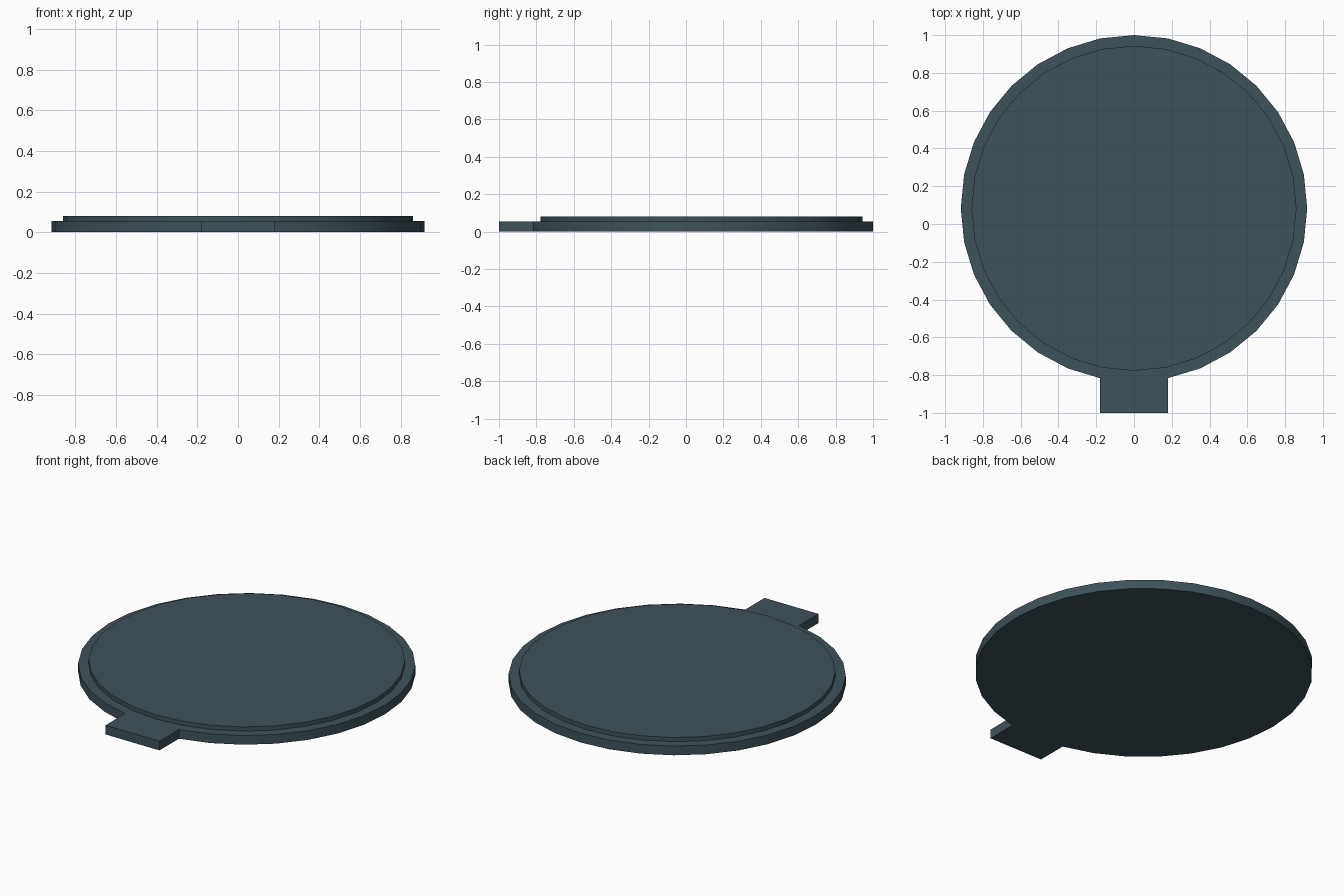
import bpy, bmesh
from math import sin, cos, tau

if "Cube" in bpy.data.objects:
    bpy.data.objects.remove(bpy.data.objects["Cube"])

SIDES, CY = 32, 0.083
R_OUT, R_IN = 0.917, 0.86
Z_RIM, Z_TOP = 0.055, 0.08

bm = bmesh.new()


def ring(r, z):
    # starts at the front (-y) and runs counter-clockwise
    return [bm.verts.new((r * sin(tau * i / SIDES), CY - r * cos(tau * i / SIDES), z))
            for i in range(SIDES)]


def bridge(lower, upper, skip=()):
    for i in range(SIDES):
        if i not in skip:
            j = (i + 1) % SIDES
            bm.faces.new((lower[i], lower[j], upper[j], upper[i]))


# Stepped disc: outer wall (open where the tab joins), rim ledge, raised panel
rings = [ring(R_OUT, 0), ring(R_OUT, Z_RIM), ring(R_IN, Z_RIM), ring(R_IN, Z_TOP)]
bridge(rings[0], rings[1], skip=(0, SIDES - 1))
bridge(rings[1], rings[2])
bridge(rings[2], rings[3])
bm.faces.new(rings[3])
bm.faces.new(rings[0][::-1])

# Front tab: grown from the two frontmost rim segments
half = rings[0][1].co.x
corners = []
for z in (0, Z_RIM):
    corners.append([bm.verts.new((s * half, -1, z)) for s in (-1, 1)])
(bl, br), (tl, tr) = corners
b, t = rings[0], rings[1]
bm.faces.new((bl, br, tr, tl))
bm.faces.new((br, b[1], t[1], tr))
bm.faces.new((b[-1], bl, tl, t[-1]))
bm.faces.new((tl, tr, t[1], t[0], t[-1]))
bm.faces.new((bl, b[-1], b[0], b[1], br))

bmesh.ops.recalc_face_normals(bm, faces=bm.faces[:])
mesh = bpy.data.meshes.new("tabbed_disc")
bm.to_mesh(mesh)
bm.free()

disc = bpy.data.objects.new("tabbed_disc", mesh)
bpy.context.collection.objects.link(disc)

# Dark slate colour
mat = bpy.data.materials.new("slate")
mat.diffuse_color = (0.048, 0.084, 0.102, 1)
mat.use_nodes = True
mat.node_tree.nodes["Principled BSDF"].inputs["Base Color"].default_value = mat.diffuse_color
mesh.materials.append(mat)

# Smooth round walls, sharp steps
bpy.context.view_layer.objects.active = disc
disc.select_set(True)
bpy.ops.object.shade_smooth_by_angle()
